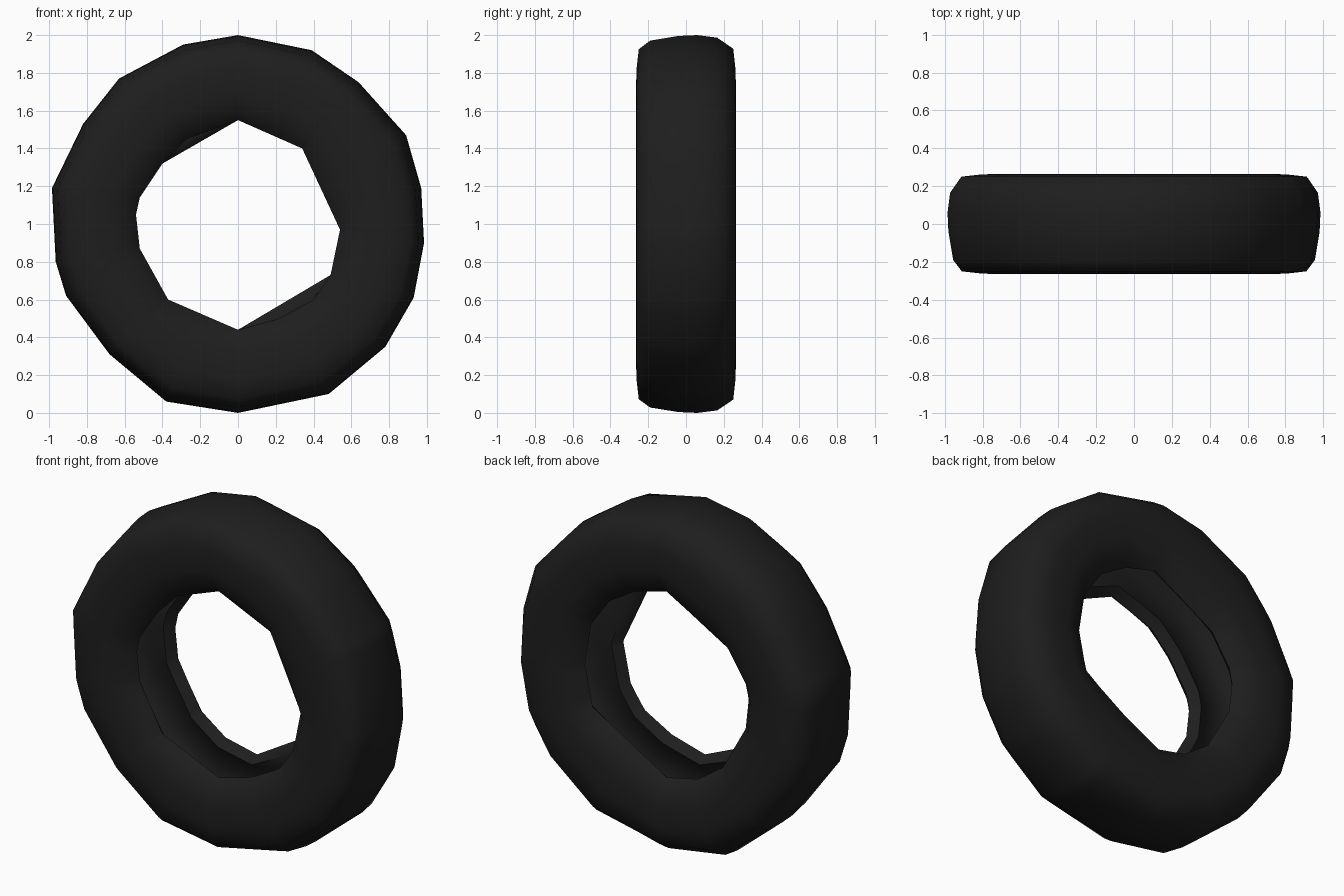
import bpy, bmesh, math

default = bpy.data.objects.get("Cube")
if default:
    bpy.data.objects.remove(default, do_unlink=True)

rubber = bpy.data.materials.new("black rubber")
rubber.use_nodes = True
colour = (0.013, 0.013, 0.013, 1)
rubber.diffuse_color = colour
rubber.node_tree.nodes["Principled BSDF"].inputs["Base Color"].default_value = colour

# Uneven low-poly outlines (x, z): tread, front bead and back bead
tread = [(0, 2), (.39, 1.92), (.63, 1.76), (.89, 1.47), (.97, 1.19), (.985, .9),
         (.93, .61), (.78, .35), (.48, .1), (0, 0), (-.38, .06), (-.68, .31),
         (-.91, .62), (-.965, .8), (-.985, 1.19), (-.82, 1.53), (-.63, 1.77), (-.29, 1.95)]
shared = [(-.37, .6), (-.52, .87), (-.54, 1.05), (-.52, 1.14), (-.4, 1.32)]
front_bead = [(0, 1.55), (.34, 1.4), (.54, .97), (.49, .73), (.4, .6), (.22, .5),
              (0, .44)] + shared + [(-.27, 1.45)]
back_bead = [(0, 1.55), (.2, 1.5), (.38, 1.39), (.5, 1.22), (.54, .97),
             (.49, .73), (0, .44), (-.2, .48)] + shared


def angle(p):
    return math.atan2(p[1] - 1, p[0]) % math.tau


def radius(outline, a):
    """Distance from the axle to the outline in direction a."""
    dx, dz = math.cos(a), math.sin(a)
    for p, q in zip(outline, outline[1:] + outline[:1]):
        px, pz, qx, qz = p[0], p[1] - 1, q[0], q[1] - 1
        ex, ez = qx - px, qz - pz
        det = dx * ez - dz * ex
        if abs(det) < 1e-9:
            continue
        r = (px * ez - pz * ex) / det
        s = (px * dz - pz * dx) / det
        if r > 0 and -1e-6 <= s <= 1 + 1e-6:
            return r


# Cross-section (y, share of the way from bead to tread), outside then hollow inside
section = [(-.18, 0), (-.235, .11), (-.265, .34), (-.262, .6), (-.25, .835),
           (-.19, .935), (-.04, .99), (.06, 1), (.165, .97), (.25, .84), (.262, .6),
           (.265, .34), (.235, .11), (.18, 0),
           (.13, .1), (.2, .35), (.21, .6), (.17, .79), (0, .88),
           (-.17, .79), (-.21, .6), (-.2, .35), (-.13, .1)]

angles = []
for a in sorted(angle(p) for p in tread + front_bead + back_bead):
    if not angles or a - angles[-1] > .03:
        angles.append(a)

# Tyre: sweep the section around the axle
bm = bmesh.new()
rows = []
for a in angles:
    outer = radius(tread, a)
    row = []
    for y, t in section:
        inner = radius(front_bead if y < 0 else back_bead, a)
        r = inner + (outer - inner) * t
        row.append(bm.verts.new((r * math.cos(a), y, 1 + r * math.sin(a))))
    rows.append(row)
n = len(section)
for row, nxt in zip(rows, rows[1:] + rows[:1]):
    for i in range(n):
        j = (i + 1) % n
        bm.faces.new((row[i], row[j], nxt[j], nxt[i]))
bmesh.ops.recalc_face_normals(bm, faces=bm.faces)

mesh = bpy.data.meshes.new("tyre")
bm.to_mesh(mesh)
bm.free()
mesh.materials.append(rubber)
tyre = bpy.data.objects.new("tyre", mesh)
bpy.context.collection.objects.link(tyre)
bpy.context.view_layer.objects.active = tyre
tyre.select_set(True)
bpy.ops.object.shade_smooth_by_angle(angle=math.radians(75))
